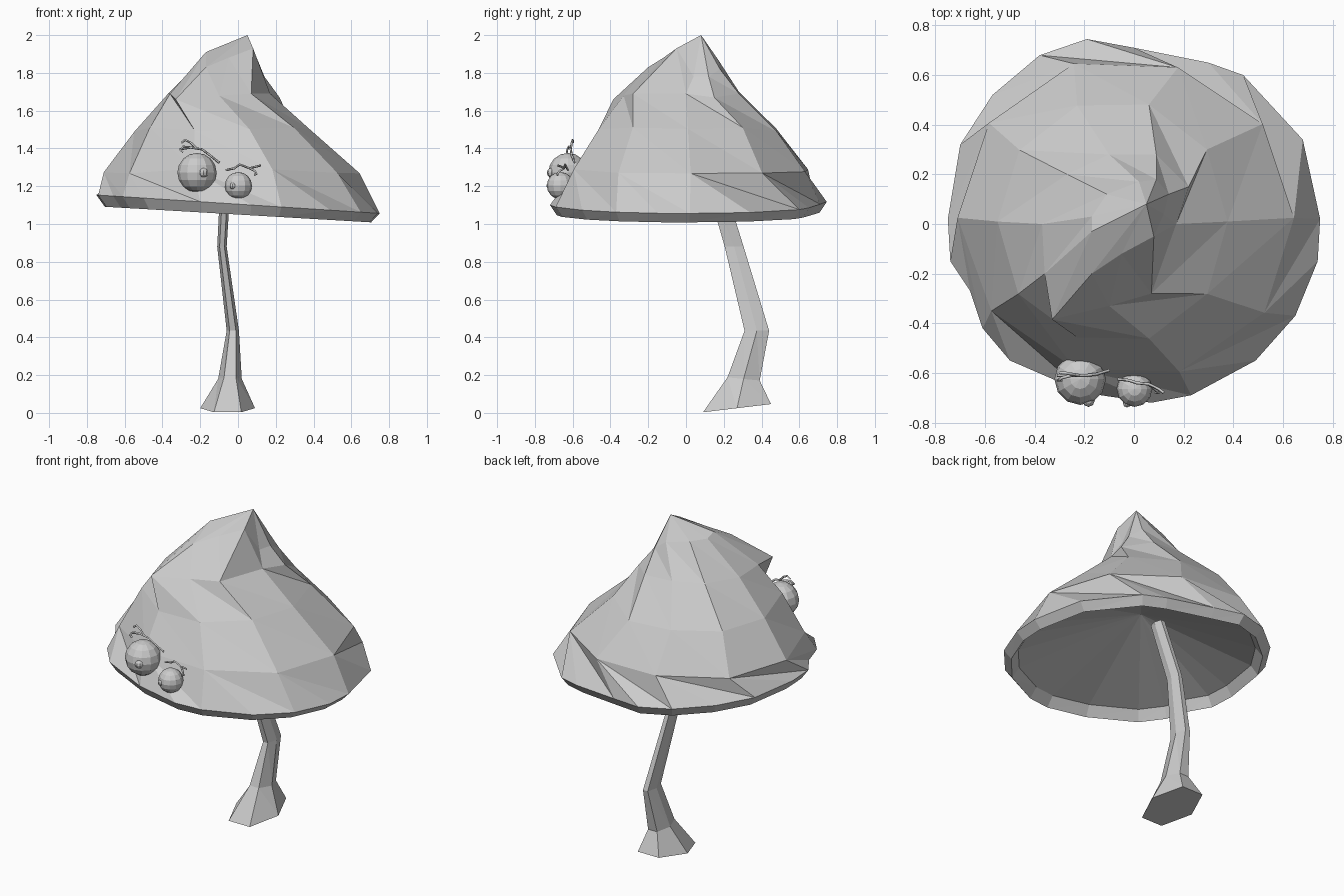
import bpy, bmesh, math, random
from mathutils import Vector

if "Cube" in bpy.data.objects:
    bpy.data.objects.remove(bpy.data.objects["Cube"])

random.seed(4)


def finish(bm, name):
    bmesh.ops.recalc_face_normals(bm, faces=bm.faces[:])
    me = bpy.data.meshes.new(name)
    bm.to_mesh(me)
    bm.free()
    ob = bpy.data.objects.new(name, me)
    bpy.context.collection.objects.link(ob)
    return ob


def loop(bm, pts):
    return [bm.verts.new(p) for p in pts]


def zipper(bm, a, b):
    """Join two closed loops that may have different vertex counts."""
    i = j = 0
    n, m = len(a), len(b)
    while i < n or j < m:
        if j >= m or (i < n and (i + 1) / n <= (j + 1) / m):
            bm.faces.new((a[i % n], a[(i + 1) % n], b[j % m]))
            i += 1
        else:
            bm.faces.new((a[i % n], b[(j + 1) % m], b[j % m]))
            j += 1


def fan(bm, ring, tip):
    t = bm.verts.new(tip)
    for k in range(len(ring)):
        bm.faces.new((ring[k], ring[(k + 1) % len(ring)], t))


def oval(x0, x1, y0, y1, z, n, jit=0.0):
    pts = []
    for k in range(n):
        a = 2 * math.pi * k / n
        s = 1 + random.uniform(-jit, jit)
        pts.append(Vector(((x0 + x1) / 2 + s * (x1 - x0) / 2 * math.cos(a),
                           (y0 + y1) / 2 + s * (y1 - y0) / 2 * math.sin(a),
                           z + random.uniform(-jit, jit))))
    return pts


# Cap: irregular rim, faceted slopes and a folded, pinched tip
rim = [(.75, .02), (.68, .34), (.44, .6), (.3, .65), (0, .71), (-.19, .745), (-.38, .68),
       (-.57, .52), (-.7, .32), (-.75, .02), (-.74, -.15), (-.66, -.27), (-.61, -.42),
       (-.5, -.55), (-.2, -.68), (.07, -.72), (.23, -.69), (.49, -.55), (.65, -.37), (.74, -.15)]
shoulder = [(.17, 0, 1.69), (.22, .15, 1.67), (.09, .28, 1.69), (-.1, .28, 1.7), (-.27, .2, 1.7),
            (-.37, 0, 1.69), (-.36, -.2, 1.69), (-.33, -.385, 1.66), (-.1, -.33, 1.68), (.07, -.28, 1.69)]
crown = [(.12, .04, 1.78), (.14, .12, 1.78), (.09, .18, 1.82), (.02, .17, 1.87), (-.11, .12, 1.89),
         (-.17, .03, 1.89), (-.17, -.03, 1.91), (-.17, -.2, 1.83), (-.05, -.12, 1.88), (.08, -.05, 1.93)]

bm = bmesh.new()
edge = loop(bm, [(x, y, 1.105 - .065 * x) for x, y in rim])
low = loop(bm, oval(-.71, .65, -.62, .67, 1.28, 10, .015))
mid = loop(bm, oval(-.55, .38, -.48, .50, 1.5, 10, .015))
upper = loop(bm, shoulder)
top = loop(bm, crown)
for a, b in ((edge, low), (low, mid), (mid, upper), (upper, top)):
    zipper(bm, a, b)
fan(bm, top, (.05, .08, 2))
# underside lip and hollow
bottom = loop(bm, [(x * .94, y * .95, 1.05 - .055 * x) for x, y in rim])
lip = loop(bm, [(x * .89, y * .89, 1.11 - .055 * x) for x, y in rim])
zipper(bm, edge, bottom)
zipper(bm, bottom, lip)
fan(bm, lip, (0, .06, 1.35))
finish(bm, "cap")

# Stem: bent six-sided stalk with a flared foot
bm = bmesh.new()
rings = []
for x0, x1, y0, y1, z, tilt in ((-.20, .09, .09, .45, .025, .12), (-.105, .02, .22, .39, .18, -.1),
                                (-.06, .005, .31, .44, .435, 0), (-.11, -.06, .205, .305, .88, 0),
                                (-.09, -.035, .09, .18, 1.28, 0)):
    cy, h = (y0 + y1) / 2, (y1 - y0) / 2 / .866
    pts = oval(x0, x1, cy - h, cy + h, z, 6)
    for p in pts:
        p.z = max(0, p.z + tilt * (p.y - cy))
    rings.append(loop(bm, pts))
for a, b in zip(rings, rings[1:]):
    zipper(bm, a, b)
bm.faces.new(rings[0])
bm.faces.new(rings[-1])
finish(bm, "stem")


# Eyes and pupils: low-poly balls
def ball(name, loc, r, seg, rows):
    bm = bmesh.new()
    bmesh.ops.create_uvsphere(bm, u_segments=seg, v_segments=rows, radius=r)
    finish(bm, name).location = loc


ball("big_eye", (-.217, -.625, 1.272), .104, 12, 8)
ball("small_eye", (.002, -.665, 1.203), .072, 12, 8)
ball("big_pupil", (-.183, -.712, 1.272), .025, 8, 6)
ball("small_pupil", (-.028, -.722, 1.202), .017, 8, 6)


# Brows: thin curling twigs
def twig(name, strands):
    cu = bpy.data.curves.new(name, 'CURVE')
    cu.dimensions = '3D'
    cu.bevel_depth = .006
    cu.bevel_resolution = 0
    cu.use_fill_caps = True
    for pts in strands:
        sp = cu.splines.new('POLY')
        sp.points.add(len(pts) - 1)
        for q, p in zip(sp.points, pts):
            q.co = (*p, 1)
    ob = bpy.data.objects.new(name, cu)
    bpy.context.collection.objects.link(ob)
    bpy.context.view_layer.objects.active = ob
    ob.select_set(True)
    bpy.ops.object.convert(target='MESH')
    ob.select_set(False)


twig("big_brow", [
    [(-.31, -.61, 1.395), (-.25, -.61, 1.405), (-.19, -.61, 1.395), (-.15, -.605, 1.365), (-.10, -.59, 1.325)],
    [(-.22, -.61, 1.40), (-.25, -.605, 1.43), (-.28, -.60, 1.445), (-.30, -.60, 1.43)],
    [(-.25, -.61, 1.405), (-.29, -.62, 1.41), (-.305, -.63, 1.39), (-.29, -.63, 1.38)]])
twig("small_brow", [
    [(-.065, -.625, 1.285), (-.02, -.63, 1.295), (.01, -.64, 1.315), (.06, -.645, 1.295), (.10, -.665, 1.305), (.12, -.68, 1.31)],
    [(.06, -.645, 1.295), (.09, -.67, 1.28), (.10, -.68, 1.265), (.085, -.68, 1.26)]])
